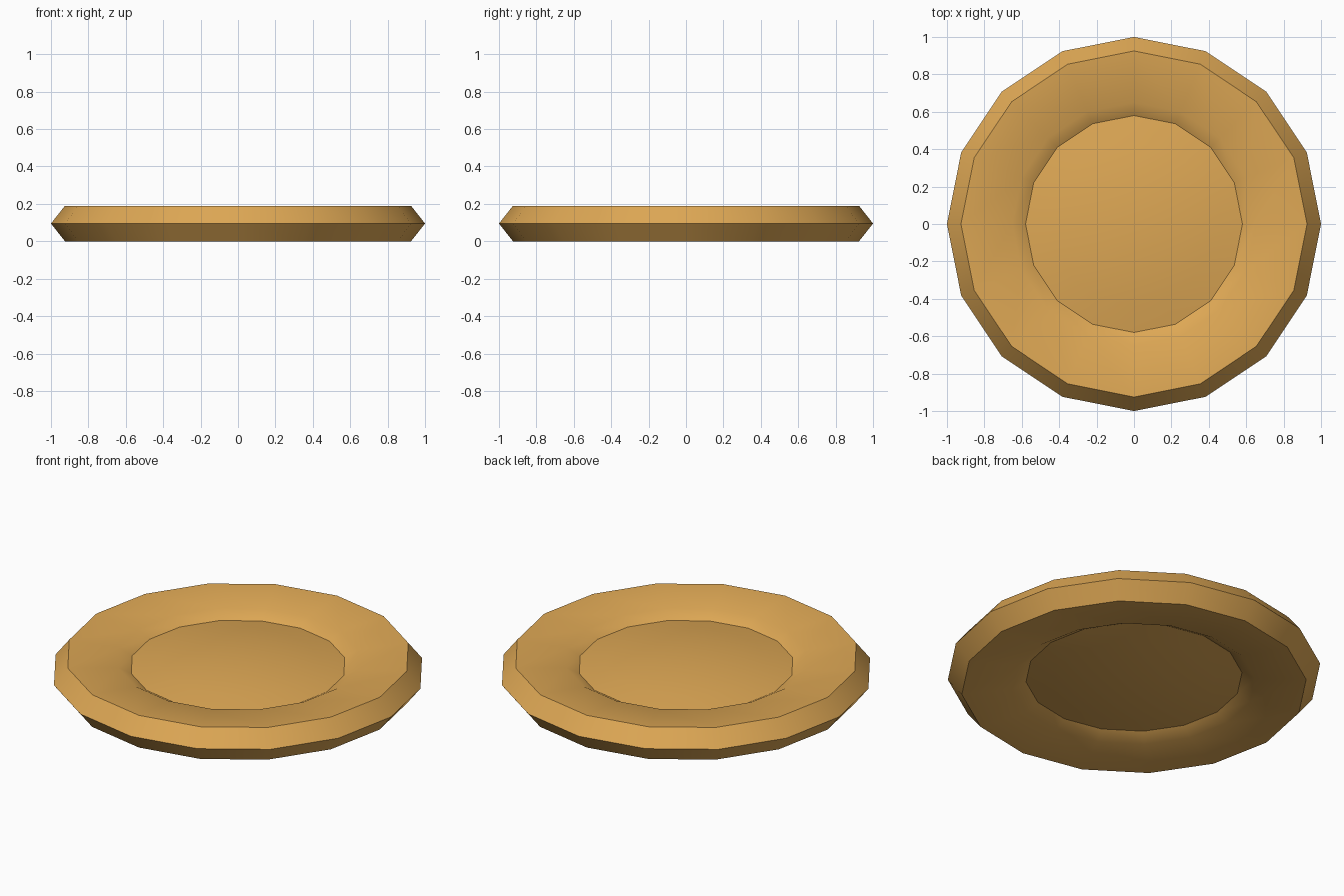
import bpy, bmesh, math

if "Cube" in bpy.data.objects:
    bpy.data.objects.remove(bpy.data.objects["Cube"])

SIDES = 16
MID = 0.095  # height of the mirror plane

# upper half profile (radius, height above mid-plane), rim to centre
rim = [(1.0, 0.0), (0.925, 0.095)]
dish = [(0.65, 0.075), (0.58, 0.035)]
dome = [(0.58 * (1 - i / 4), 0.035 + 0.055 * (1 - (1 - i / 4) ** 2)) for i in range(1, 4)]
half = rim + dish + dome
TOP = 0.09

mat = bpy.data.materials.new("golden tan")
mat.diffuse_color = (0.73, 0.39, 0.09, 1)
mat.use_nodes = True
mat.node_tree.nodes["Principled BSDF"].inputs["Base Color"].default_value = mat.diffuse_color

bm = bmesh.new()


def ring(r, z):
    return [bm.verts.new((r * math.cos(2 * math.pi * k / SIDES),
                          r * math.sin(2 * math.pi * k / SIDES), z)) for k in range(SIDES)]


# full profile from the upper centre, over the rim, to the lower centre
profile = half[::-1] + [(r, -z) for r, z in half[1:]]
rings = [ring(r, MID + z) for r, z in profile]
for a, b in zip(rings, rings[1:]):
    for k in range(SIDES):
        n = (k + 1) % SIDES
        bm.faces.new((a[k], b[k], b[n], a[n]))

# close both domes with fans
for loop, z in ((rings[0], MID + TOP), (rings[-1], MID - TOP)):
    c = bm.verts.new((0, 0, z))
    for k in range(SIDES):
        bm.faces.new((c, loop[k], loop[(k + 1) % SIDES]))

bmesh.ops.recalc_face_normals(bm, faces=bm.faces)
me = bpy.data.meshes.new("dished_disc")
bm.to_mesh(me)
bm.free()
me.materials.append(mat)
disc = bpy.data.objects.new("dished_disc", me)
bpy.context.collection.objects.link(disc)

# smooth shading with sharp creases
bpy.context.view_layer.objects.active = disc
disc.select_set(True)
bpy.ops.object.shade_smooth_by_angle(angle=math.radians(35))
